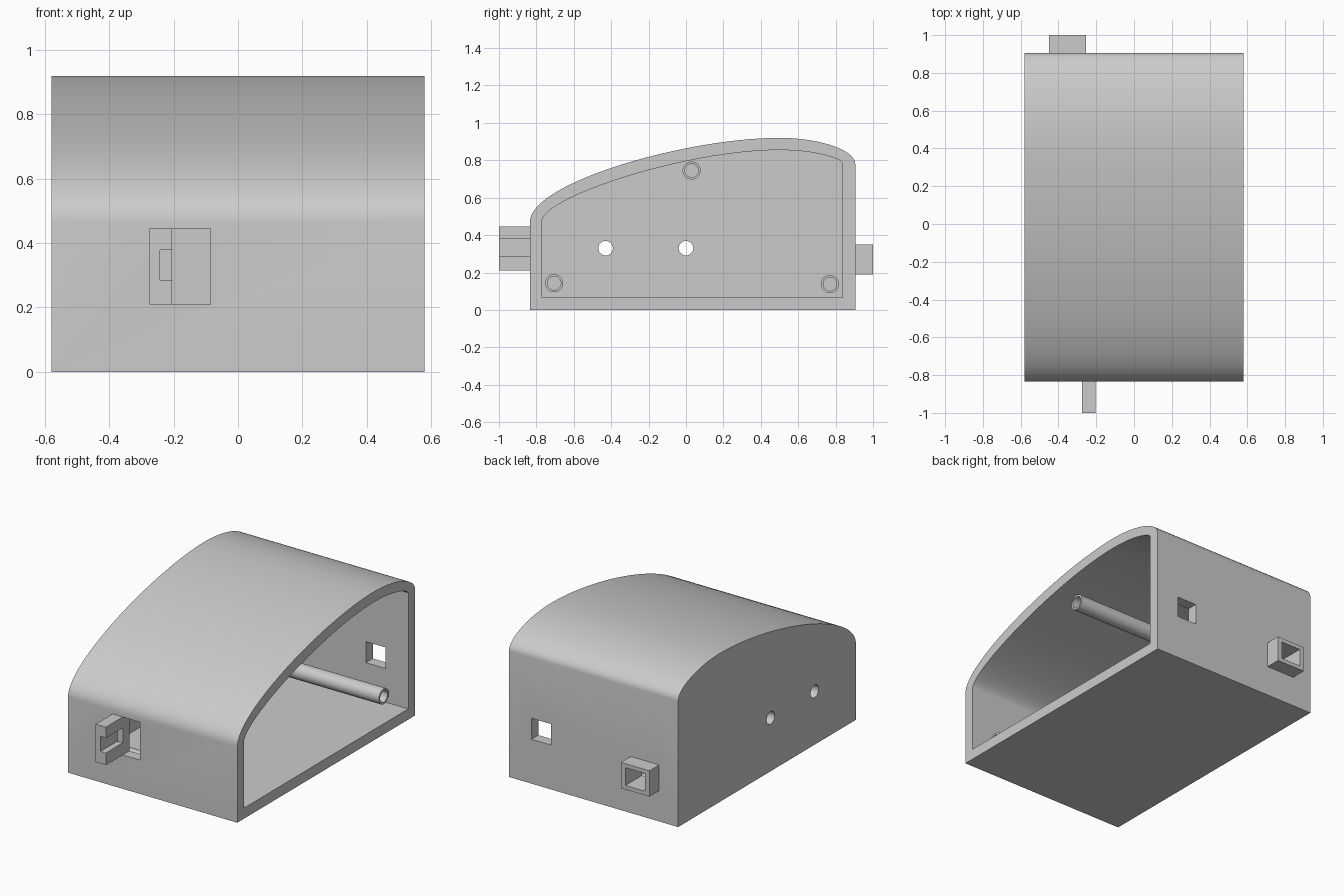
import bpy
import bmesh
import math
from mathutils import Vector, Matrix
from mathutils.geometry import interpolate_bezier

cube = bpy.data.objects.get("Cube")
if cube:
    bpy.data.objects.remove(cube)

GREY = (0.6, 0.6, 0.6, 1)
plastic = bpy.data.materials.new("light grey plastic")
plastic.use_nodes = True
plastic.diffuse_color = GREY
plastic.node_tree.nodes["Principled BSDF"].inputs["Base Color"].default_value = GREY

HALF = 0.58      # half width of the case
WALL = 0.066     # wall thickness


def finish(bm, name):
    bmesh.ops.recalc_face_normals(bm, faces=bm.faces)
    mesh = bpy.data.meshes.new(name)
    bm.to_mesh(mesh)
    bm.free()
    mesh.materials.append(plastic)
    obj = bpy.data.objects.new(name, mesh)
    bpy.context.collection.objects.link(obj)
    return obj


def prism(name, points, start, end, axis="x"):
    """Extrude a closed outline: (y, z) along x, or (x, z) along y."""
    bm = bmesh.new()
    place = (lambda a, b: (start, a, b)) if axis == "x" else (lambda a, b: (a, start, b))
    face = bm.faces.new([bm.verts.new(place(a, b)) for a, b in points])
    out = bmesh.ops.extrude_face_region(bm, geom=[face])
    verts = [v for v in out["geom"] if isinstance(v, bmesh.types.BMVert)]
    d = end - start
    bmesh.ops.translate(bm, verts=verts, vec=(d, 0, 0) if axis == "x" else (0, d, 0))
    return finish(bm, name)


def box(name, x, y, z):
    return prism(name, [(x[0], z[0]), (x[1], z[0]), (x[1], z[1]), (x[0], z[1])], y[0], y[1], "y")


def rod(name, x, y, z, radius):
    bm = bmesh.new()
    turn = Matrix.Translation(((x[0] + x[1]) / 2, y, z)) @ Matrix.Rotation(math.pi / 2, 4, "Y")
    bmesh.ops.create_cone(bm, cap_ends=True, segments=40, radius1=radius, radius2=radius,
                          depth=x[1] - x[0], matrix=turn)
    return finish(bm, name)


def select(obj):
    bpy.ops.object.select_all(action="DESELECT")
    obj.select_set(True)
    bpy.context.view_layer.objects.active = obj


def cut(obj, cutter):
    select(obj)
    mod = obj.modifiers.new("cut", "BOOLEAN")
    mod.operation = "DIFFERENCE"
    mod.solver = "EXACT"
    mod.object = cutter
    bpy.ops.object.modifier_apply(modifier=mod.name)
    bpy.data.objects.remove(cutter)


def smooth(obj):
    select(obj)
    bpy.ops.object.shade_smooth_by_angle(angle=math.radians(25))


def outline(front, back, floor, rise, drop):
    """Side outline with straight walls and a curved roof made of two arcs."""
    pts = [(back, floor), (front, floor)]
    for arc, count in ((rise, 32), (drop, 18)):
        curve = interpolate_bezier(*[Vector((a, b, 0)) for a, b in arc], count)
        pts += [(p.x, p.y) for p in curve[:-1]]
    return pts + [drop[-1]]


# Case shell, open on its left end
outer = outline(-0.835, 0.905, 0,
                [(-0.835, 0.47), (-0.835, 0.68), (0, 0.92), (0.5, 0.92)],
                [(0.5, 0.92), (0.7, 0.92), (0.905, 0.86), (0.905, 0.78)])
inner = outline(-0.77, 0.838, WALL,
                [(-0.77, 0.475), (-0.77, 0.6), (0, 0.855), (0.5, 0.855)],
                [(0.5, 0.855), (0.68, 0.855), (0.82, 0.815), (0.838, 0.785)])
case = prism("case_shell", outer, -HALF, HALF)
cut(case, prism("cavity", inner, -HALF + WALL, HALF + 0.1))

# Openings: two round holes in the end wall, one front window, two back windows
for y in (-0.43, 0):
    cut(case, rod("end_hole", (-HALF - 0.1, -HALF + 0.15), y, 0.33, 0.039))
cut(case, box("front_window", (-0.205, -0.086), (-0.95, -0.7), (0.21, 0.445)))
cut(case, box("back_window", (0.29, 0.425), (0.75, 1), (0.275, 0.405)))
cut(case, box("socket_window", (-0.42, -0.285), (0.75, 1), (0.215, 0.325)))
smooth(case)

# Channel-shaped bracket on the front
bracket = [(-0.205, 0.21), (-0.205, 0.285), (-0.242, 0.285), (-0.242, 0.378),
           (-0.205, 0.378), (-0.205, 0.445), (-0.275, 0.445), (-0.275, 0.21)]
prism("front_bracket", bracket, -1, -0.835, "y")

# Square socket on the back
socket = box("back_socket", (-0.45, -0.255), (0.905, 1), (0.19, 0.35))
cut(socket, box("socket_bore", (-0.42, -0.285), (0.85, 1.1), (0.215, 0.325)))

# Hollow screw posts standing on the end wall
posts = {"front_post": (-0.705, 0.143), "top_post": (0.03, 0.745), "back_post": (0.77, 0.138)}
for name, (y, z) in posts.items():
    post = rod(name, (-HALF + WALL, 0.46), y, z, 0.048)
    cut(post, rod("bore", (-HALF + WALL + 0.02, 0.6), y, z, 0.036))
    smooth(post)
